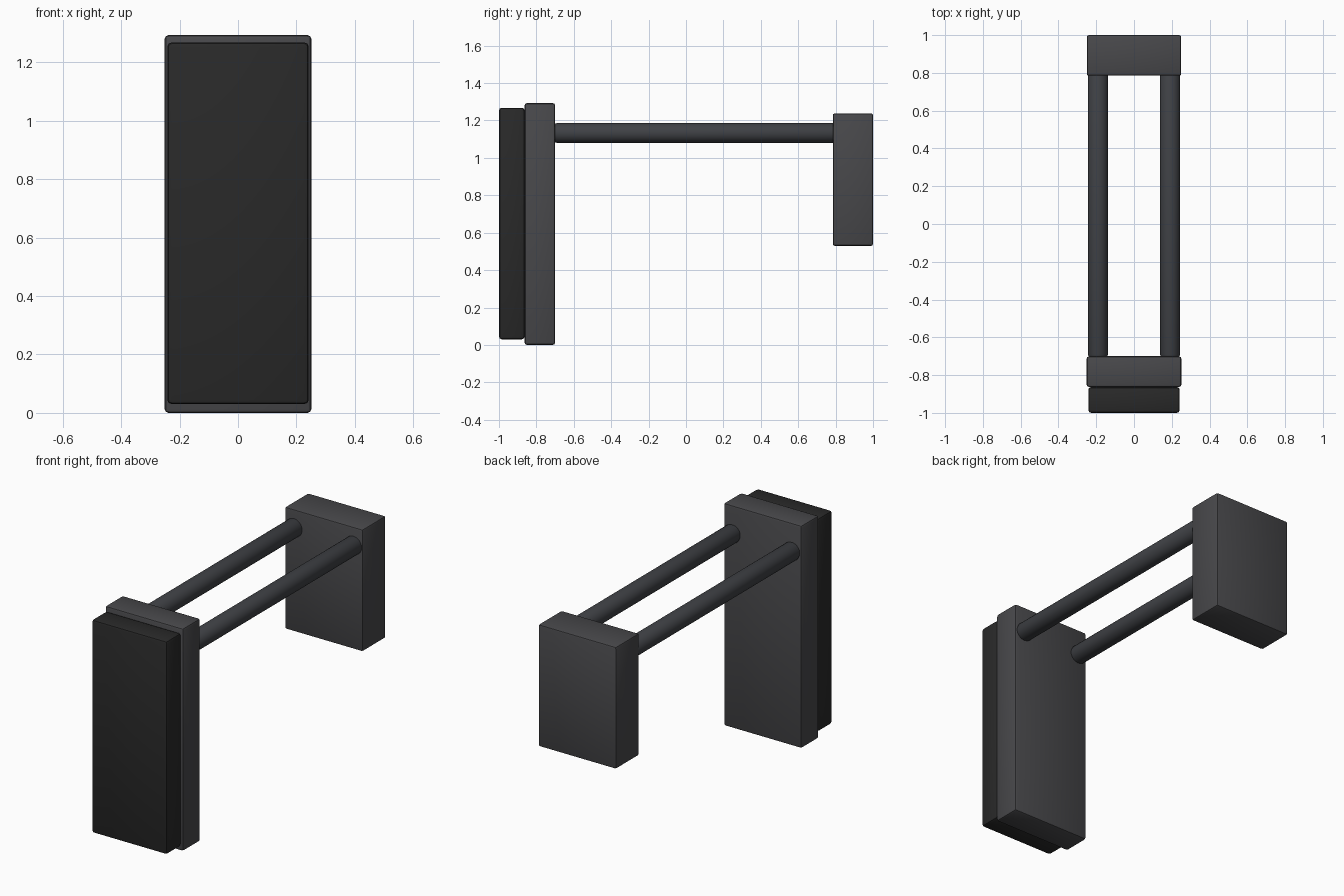
import bpy, math

if "Cube" in bpy.data.objects:
    bpy.data.objects.remove(bpy.data.objects["Cube"])


def material(name, rgb):
    m = bpy.data.materials.new(name)
    m.diffuse_color = (*rgb, 1)
    m.use_nodes = True
    m.node_tree.nodes["Principled BSDF"].inputs["Base Color"].default_value = m.diffuse_color
    return m


def finish(o, name, mat, width):
    o.name = name
    o.data.materials.append(mat)
    b = o.modifiers.new("edge_bevel", 'BEVEL')
    b.width = width
    b.segments = 2
    b.limit_method = 'ANGLE'
    b.angle_limit = math.radians(40)
    bpy.ops.object.modifier_apply(modifier=b.name)
    bpy.ops.object.shade_smooth_by_angle(angle=math.radians(30))


def block(name, half_x, y, z, mat, width):
    bpy.ops.mesh.primitive_cube_add(size=1, location=(0, sum(y) / 2, sum(z) / 2))
    o = bpy.context.object
    o.scale = (2 * half_x, y[1] - y[0], z[1] - z[0])
    bpy.ops.object.transform_apply(location=False, rotation=False, scale=True)
    finish(o, name, mat, width)


def rod(name, x, y, z, radius, mat):
    bpy.ops.mesh.primitive_cylinder_add(
        vertices=32, radius=radius, depth=y[1] - y[0],
        location=(x, sum(y) / 2, z), rotation=(math.pi / 2, 0, 0))
    finish(bpy.context.object, name, mat, 0.012)


body = material("dark_grey", (0.065, 0.065, 0.07))
metal = material("rod_grey", (0.05, 0.053, 0.06))
rubber = material("rubber_black", (0.022, 0.022, 0.022))

# Front pad and its backing plate
block("rubber_pad", 0.242, (-1.0, -0.863), (0.03, 1.268), rubber, 0.015)
block("front_plate", 0.251, (-0.863, -0.70), (0.0, 1.293), body, 0.013)

# Rear mounting block
block("rear_block", 0.25, (0.785, 1.0), (0.53, 1.238), body, 0.01)

# Pair of connecting rods
for side, sx in (("left", -1), ("right", 1)):
    rod(side + "_rod", sx * 0.191, (-0.703, 0.80), 1.133, 0.053, metal)
